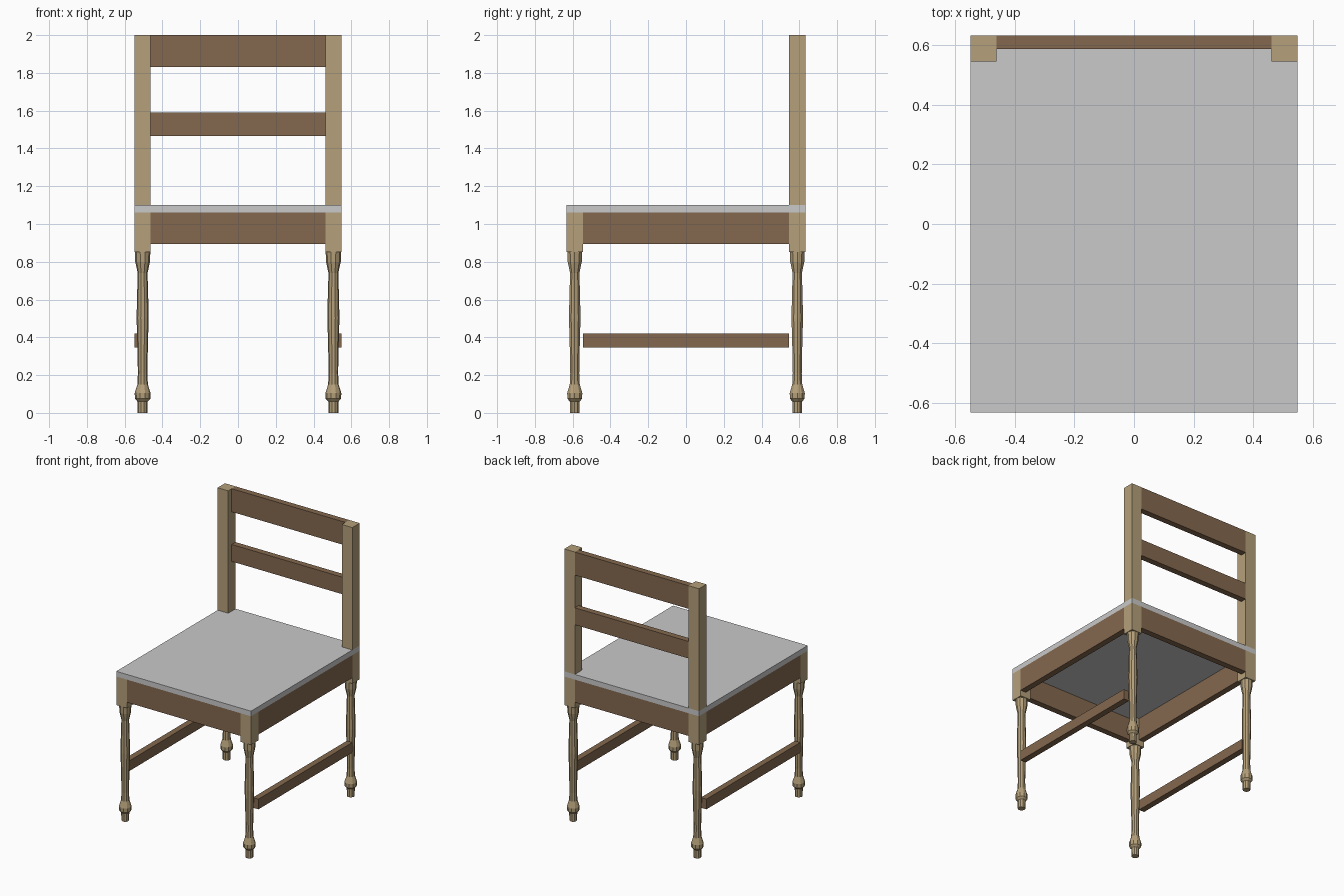
import bpy, bmesh, math

if "Cube" in bpy.data.objects:
    bpy.data.objects.remove(bpy.data.objects["Cube"])

X, Y, P = 0.548, 0.632, 0.086   # half width, half depth, post thickness
T = 0.045                       # board thickness


def material(name, rgb):
    m = bpy.data.materials.new(name)
    m.diffuse_color = (*rgb, 1)
    m.use_nodes = True
    m.node_tree.nodes["Principled BSDF"].inputs["Base Color"].default_value = m.diffuse_color
    return m


LIGHT = material("light wood", (0.46, 0.35, 0.195))
DARK = material("dark wood", (0.23, 0.138, 0.077))
GREY = material("seat grey", (0.585, 0.585, 0.585))


def finish(name, bm, mat):
    bmesh.ops.recalc_face_normals(bm, faces=bm.faces)
    me = bpy.data.meshes.new(name)
    bm.to_mesh(me)
    bm.free()
    me.materials.append(mat)
    ob = bpy.data.objects.new(name, me)
    bpy.context.collection.objects.link(ob)
    return ob


def box(name, x, y, z, mat):
    """Box from (min, max) ranges."""
    bm = bmesh.new()
    bmesh.ops.create_cube(bm, size=1)
    for v in bm.verts:
        v.co = [r[0] if c < 0 else r[1] for c, r in zip(v.co, (x, y, z))]
    return finish(name, bm, mat)


def turned(name, cx, cy, profile, mat, sides=10):
    """Turned leg from (radius, height) points."""
    bm = bmesh.new()
    rings = []
    for r, z in profile:
        rings.append([bm.verts.new((cx + r * math.cos(2 * math.pi * i / sides),
                                    cy + r * math.sin(2 * math.pi * i / sides), z))
                      for i in range(sides)])
    for a, b in zip(rings, rings[1:]):
        for i in range(sides):
            j = (i + 1) % sides
            bm.faces.new((a[i], a[j], b[j], b[i]))
    bm.faces.new(rings[0][::-1])
    bm.faces.new(rings[-1])
    return finish(name, bm, mat)


LEG = [(0.026, 0), (0.027, 0.06), (0.041, 0.075), (0.042, 0.105), (0.028, 0.15),
       (0.025, 0.21), (0.028, 0.36), (0.032, 0.50), (0.030, 0.60), (0.026, 0.74),
       (0.039, 0.80), (0.041, 0.855)]

# seat
box("seat", (-X, X), (-Y, Y), (1.062, 1.10), GREY)

for s, side in ((-1, "left"), (1, "right")):
    post_x = sorted((s * (X - P), s * X))
    board_x = sorted((s * (X - T), s * X))
    # corner blocks and turned legs
    for t, end in ((-1, "front"), (1, "back")):
        post_y = sorted((t * (Y - P), t * Y))
        box(f"{end}_{side}_block", post_x, post_y, (0.852, 1.062), LIGHT)
        turned(f"{end}_{side}_leg", s * (X - P / 2), t * (Y - P / 2), LEG, LIGHT)
    # back post above the seat
    box(f"{side}_back_post", post_x, (Y - P, Y), (1.10, 2.0), LIGHT)
    # side apron and stretcher
    span = (-(Y - P), Y - P)
    box(f"{side}_apron", board_x, span, (0.895, 1.062), DARK)
    box(f"{side}_stretcher", board_x, span, (0.345, 0.42), DARK)

# front and back aprons, back rails
inner = (-(X - P), X - P)
box("front_apron", inner, (-Y, -Y + T), (0.895, 1.062), DARK)
box("back_apron", inner, (Y - T, Y), (0.895, 1.062), DARK)
box("middle_rail", inner, (Y - T, Y), (1.465, 1.59), DARK)
box("top_rail", inner, (Y - T, Y), (1.83, 2.0), DARK)
